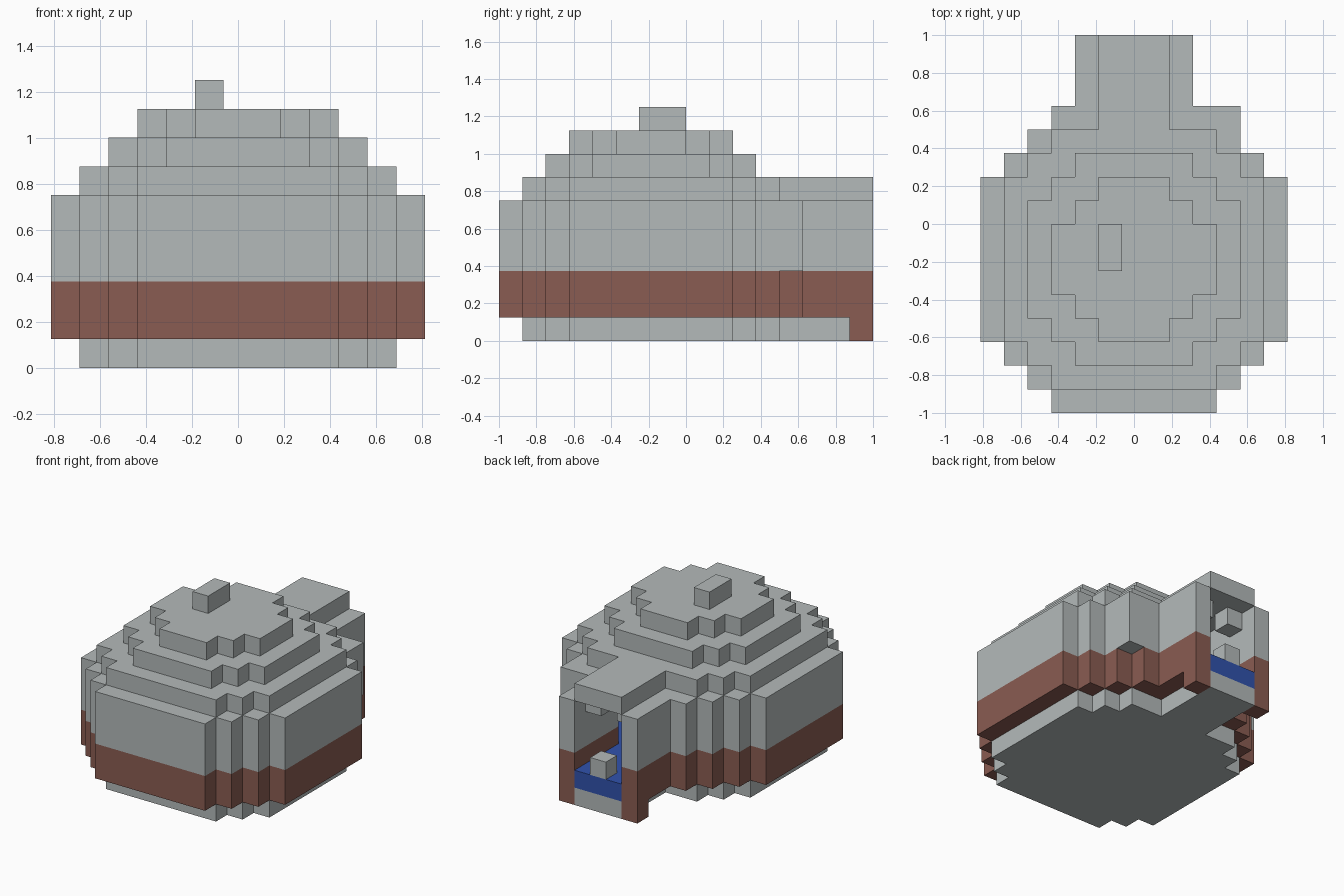
import bpy
import bmesh
from mathutils import Vector

UNIT = 0.125  # size of one building block

cube = bpy.data.objects.get("Cube")
if cube:
    bpy.data.objects.remove(cube, do_unlink=True)


def material(name, rgb):
    mat = bpy.data.materials.new(name)
    mat.use_nodes = True
    mat.diffuse_color = (*rgb, 1)
    mat.node_tree.nodes["Principled BSDF"].inputs["Base Color"].default_value = (*rgb, 1)
    return mat


grey = material("pale_grey", (0.456, 0.491, 0.491))
brown = material("red_brown", (0.254, 0.107, 0.084))
blue = material("blue", (0.03, 0.084, 0.413))


def plan(first_row, reaches):
    """Block plan, symmetric in x: each row reaches this many blocks from the middle."""
    return {(i, first_row + k) for k, r in enumerate(reaches) for i in range(-r, r + 1)}


def layer(name, cells, bottom, top, mat):
    """Raise a block plan between two levels, keeping only its outer faces."""
    bm = bmesh.new()
    low, high = Vector((0, 0, bottom)), Vector((0, 0, top))

    def quad(points):
        bm.faces.new([bm.verts.new(p * UNIT) for p in points])

    for i, j in sorted(cells):
        centre = Vector((i, j - 7.5, 0))
        corners = [centre + Vector((x, y, 0)) / 2
                   for x, y in ((-1, -1), (1, -1), (1, 1), (-1, 1))]
        quad([c + high for c in corners])
        quad([c + low for c in reversed(corners)])
        for dx, dy in ((1, 0), (0, 1), (-1, 0), (0, -1)):
            if (i + dx, j + dy) not in cells:
                mid = centre + Vector((dx, dy, 0)) / 2
                side = Vector((-dy, dx, 0)) / 2
                quad([mid - side + low, mid + side + low,
                      mid + side + high, mid - side + high])
    bmesh.ops.remove_doubles(bm, verts=bm.verts[:], dist=UNIT / 100)
    mesh = bpy.data.meshes.new(name)
    bm.to_mesh(mesh)
    bm.free()
    mesh.materials.append(mat)
    obj = bpy.data.objects.new(name, mesh)
    bpy.context.collection.objects.link(obj)
    return obj


# Block plans: outer wall with entrance tunnel, room inside it, and dome steps
outer = plan(0, [3, 4, 5] + [6] * 7 + [5, 4, 3] + [2] * 3)
room = plan(1, [3, 4] + [5] * 7 + [4, 3] + [1] * 4)
step = plan(2, [2, 3] + [4] * 5 + [3, 2])
cap = plan(3, [1, 2] + [3] * 3 + [2, 1])

# Foundation and floor
layer("foundation", room, 0, 1, grey)
layer("floor", room, 1, 2, blue)

# Walls, open at the tunnel end
layer("lower_wall", outer - room, 1, 3, brown)
layer("upper_wall", outer - room, 3, 6, grey)
layer("wall_buttress", {(4, 12)}, 3, 6, grey)

# Hollow stepped dome
layer("dome_lower_step", room - step, 6, 7, grey)
layer("dome_upper_step", step - cap, 7, 8, grey)
layer("dome_cap", cap, 8, 9, grey)
layer("chimney", {(-1, 6), (-1, 7)}, 9, 10, grey)

# Entrance: feet under the door posts, arch corners and a threshold block
for side, x in (("left", 1), ("right", -1)):
    layer(side + "_post_foot", {(2 * x, 15)}, 0, 1, brown)
    layer(side + "_arch_corner", {(x, 14)}, 5, 6, grey)
layer("threshold_block", {(0, 15)}, 2, 3, grey)
